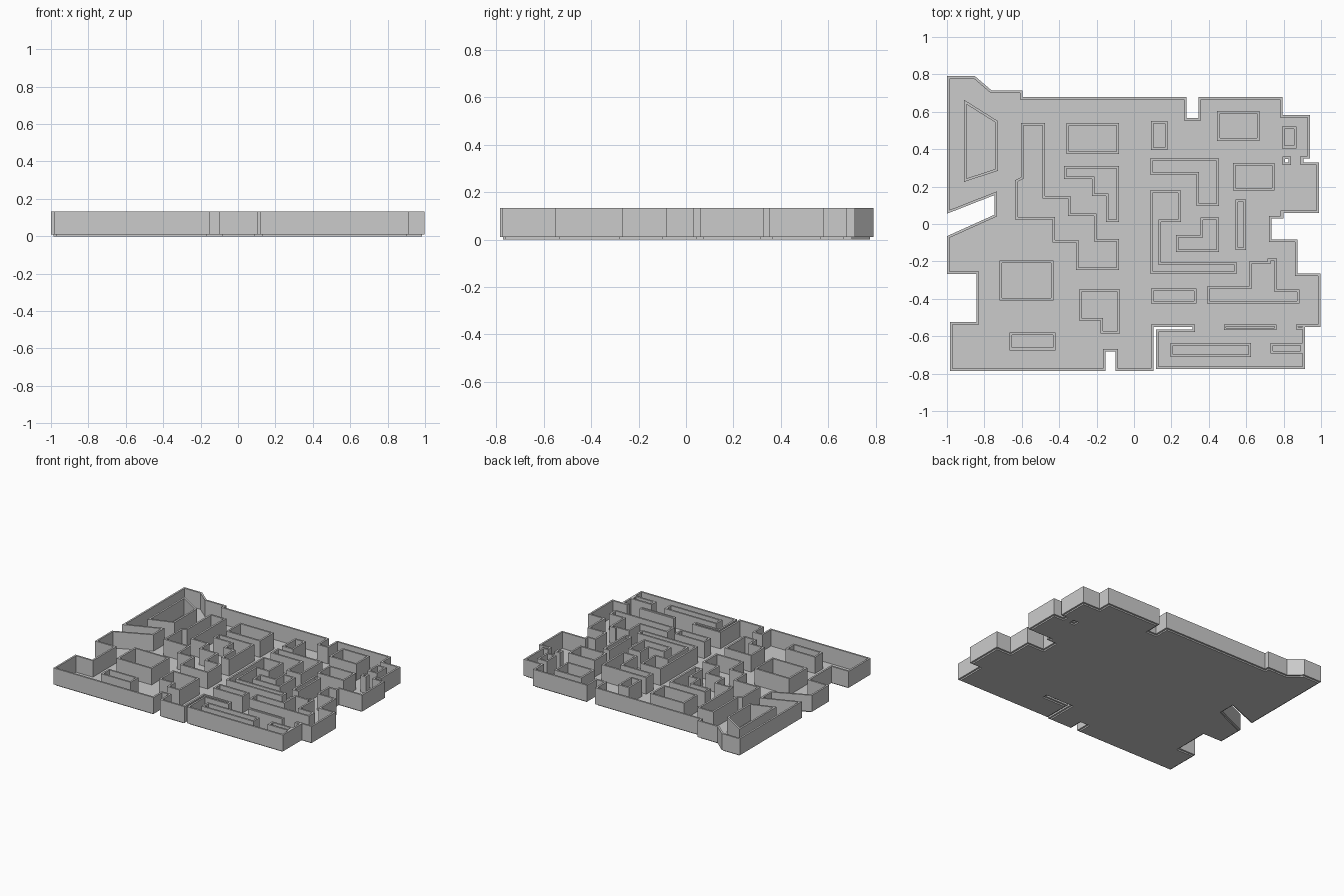
import bpy, bmesh
from mathutils import Vector

if "Cube" in bpy.data.objects:
    bpy.data.objects.remove(bpy.data.objects["Cube"])

FLOOR_Z, TOP_Z, THICK = 0.01, 0.133, 0.0135


def inset(pts, d):
    """Mitred inward offset of a closed polygon."""
    v = [Vector(p) for p in pts]
    n = len(v)
    area = sum(v[i - 1].cross(v[i]) for i in range(n))
    s = 1 if area > 0 else -1
    out = []
    for i in range(n):
        a = (v[i] - v[i - 1]).normalized()
        b = (v[(i + 1) % n] - v[i]).normalized()
        na, nb = Vector((-a.y, a.x)) * s, Vector((-b.y, b.x)) * s
        out.append(v[i] + (na + nb) * (d / (1 + na.dot(nb))))
    return out


def finish(name, bm):
    bmesh.ops.recalc_face_normals(bm, faces=bm.faces)
    me = bpy.data.meshes.new(name)
    bm.to_mesh(me)
    bm.free()
    bpy.context.collection.objects.link(bpy.data.objects.new(name, me))


def wall(name, pts, thick=THICK):
    """Closed ring of wall standing on the floor, growing inward from pts."""
    bm = bmesh.new()
    inner = inset(pts, thick)
    rings = [[bm.verts.new((p[0], p[1], z)) for p in loop]
             for loop, z in ((pts, FLOOR_Z), (pts, TOP_Z), (inner, TOP_Z), (inner, FLOOR_Z))]
    n = len(pts)
    for k in range(4):
        a, b = rings[k], rings[(k + 1) % 4]
        for i in range(n):
            j = (i + 1) % n
            bm.faces.new((a[i], a[j], b[j], b[i]))
    finish(name, bm)


def rect(x0, y0, x1, y1):
    return [(x0, y0), (x1, y0), (x1, y1), (x0, y1)]


# Outer boundary, clockwise from the back left corner
back = [(-1, .79), (-.85, .79), (-.76, .713), (-.595, .713), (-.595, .68), (.28, .68),
        (.28, .568), (.345, .568), (.345, .68), (.795, .68), (.795, .583), (.94, .583)]
right = [(.94, .35), (.905, .35), (.905, .33), (.988, .33), (.988, .06), (.798, .06),
         (.798, .03), (.735, .03), (.735, -.083), (.875, -.083), (.875, -.265),
         (.997, -.265), (.997, -.55), (.915, -.55)]
front = [(.915, -.775), (.118, -.775), (.118, -.565), (.312, -.565), (.312, -.55),
         (.104, -.55), (.104, -.785), (-.098, -.785), (-.098, -.682), (-.152, -.682),
         (-.152, -.785), (-.983, -.785)]
left = [(-.983, -.523), (-.843, -.523), (-.843, -.267), (-1, -.267), (-1, -.065),
        (-.745, .05), (-.745, .155), (-1, .055)]
outline = back + right + front + left
wall("outer_wall", outline)

# Small open shaft through the floor
shaft = rect(.795, .315, .84, .36)
wall("shaft_wall", shaft)

# Floor slab, inset under the walls
bm = bmesh.new()
for loop in (inset(outline, THICK), shaft):
    vs = [bm.verts.new((p[0], p[1], 0)) for p in loop]
    for i in range(len(vs)):
        bm.edges.new((vs[i - 1], vs[i]))
bmesh.ops.triangle_fill(bm, edges=bm.edges[:], use_beauty=True, normal=(0, 0, 1))
geo = bmesh.ops.extrude_face_region(bm, geom=bm.faces[:], use_keep_orig=True)["geom"]
bmesh.ops.translate(bm, vec=(0, 0, FLOOR_Z),
                    verts=[g for g in geo if isinstance(g, bmesh.types.BMVert)])
finish("floor", bm)

# Rectangular hollow blocks
blocks = [(-.36, .375, -.08, .54), (.09, .395, .18, .55), (.445, .445, .67, .605),
          (.53, .18, .75, .325), (.543, -.138, .598, .132), (-.72, -.41, -.43, -.195),
          (-.665, -.675, -.42, -.58), (.09, -.425, .335, -.345), (.195, -.71, .625, -.635),
          (.73, -.693, .905, -.635), (.79, .405, .87, .522)]
for b in blocks:
    wall("block_wall", rect(*b))
wall("thin_partition", rect(.48, -.566, .762, -.538), .011)
wall("thin_partition", rect(.865, -.563, .915, -.537), .011)

# Irregular hollow blocks
wall("slanted_block", [(-.91, .665), (-.727, .55), (-.727, .285), (-.908, .225)])
wall("long_stepped_block", [
    (-.605, .54), (-.475, .54), (-.475, .15), (-.34, .15), (-.34, .055), (-.2, .055),
    (-.2, -.08), (-.08, -.08), (-.08, -.245), (-.31, -.245), (-.31, -.1), (-.435, -.1),
    (-.435, .025), (-.635, .025), (-.635, .235), (-.605, .25)])
wall("stair_block", [(-.375, .31), (-.08, .31), (-.08, .01), (-.15, .01), (-.15, .15),
                     (-.225, .15), (-.225, .24), (-.375, .24)])
wall("corner_block_back", [(.085, .35), (.455, .35), (.455, .095), (.335, .095),
                           (.335, .265), (.085, .265)])
wall("hook_block", [(.085, .18), (.25, .18), (.25, .01), (.145, .01), (.145, -.205),
                    (.55, -.205), (.55, -.265), (.085, -.265)])
wall("corner_block_centre", [(.355, .035), (.455, .035), (.455, -.15), (.225, -.15),
                             (.225, -.06), (.355, -.06)])
wall("corner_block_front", [(-.295, -.35), (-.075, -.35), (-.075, -.585), (-.18, -.585),
                            (-.18, -.515), (-.295, -.515)])
wall("tower_block", [(.39, -.335), (.615, -.335), (.615, -.2), (.715, -.2), (.715, -.185),
                     (.765, -.185), (.765, -.35), (.885, -.35), (.885, -.425), (.39, -.425)])
